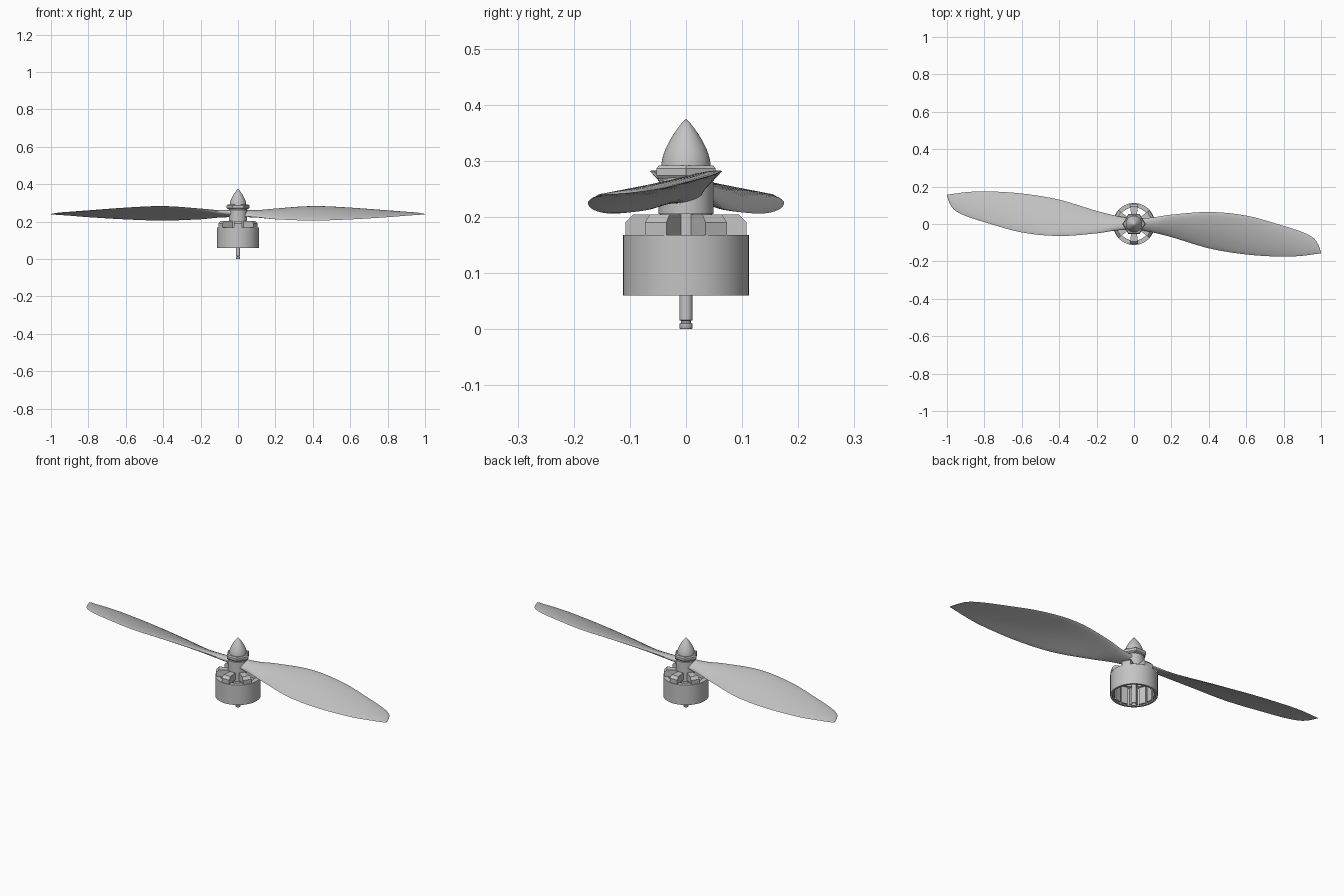
import bpy, bmesh
from math import sin, cos, pi, radians
from mathutils import Vector, Matrix

cube = bpy.data.objects.get("Cube")
if cube:
    bpy.data.objects.remove(cube, do_unlink=True)

grey = bpy.data.materials.new("plain grey")
grey.use_nodes = True
grey.diffuse_color = (0.55, 0.55, 0.55, 1)
grey.node_tree.nodes["Principled BSDF"].inputs["Base Color"].default_value = grey.diffuse_color


def finish(name, bm, angle=35):
    bmesh.ops.remove_doubles(bm, verts=bm.verts, dist=1e-5)
    bmesh.ops.recalc_face_normals(bm, faces=bm.faces)
    mesh = bpy.data.meshes.new(name)
    bm.to_mesh(mesh)
    bm.free()
    mesh.materials.append(grey)
    obj = bpy.data.objects.new(name, mesh)
    bpy.context.collection.objects.link(obj)
    bpy.ops.object.select_all(action="DESELECT")
    obj.select_set(True)
    bpy.context.view_layer.objects.active = obj
    bpy.ops.object.shade_smooth_by_angle(angle=radians(angle))
    return obj


def lathe(name, profile, sides=48, closed=False):
    """Spin an (r, z) profile around the vertical axis."""
    bm = bmesh.new()
    verts = [bm.verts.new((r, 0, z)) for r, z in profile]
    pairs = list(zip(verts, verts[1:]))
    if closed:
        pairs.append((verts[-1], verts[0]))
    edges = [bm.edges.new(p) for p in pairs]
    bmesh.ops.spin(bm, geom=verts + edges, cent=(0, 0, 0), axis=(0, 0, 1),
                   angle=2 * pi, steps=sides)
    return finish(name, bm)


def radial_blocks(name, profile, inner_half, outer_half, count, start):
    """Repeat a side profile (r, z), given a tapering width, around the axis."""
    bm = bmesh.new()
    radii = [r for r, z in profile]
    low, span = min(radii), max(radii) - min(radii)
    for i in range(count):
        turn = Matrix.Rotation(start + 2 * pi * i / count, 4, "Z")
        sides = []
        for s in (-1, 1):
            sides.append([bm.verts.new(turn @ Vector(
                (r, s * (inner_half + (outer_half - inner_half) * (r - low) / span), z)))
                for r, z in profile])
        a, b = sides
        bm.faces.new(a)
        bm.faces.new(b[::-1])
        for k in range(len(a)):
            n = (k + 1) % len(a)
            bm.faces.new((a[k], b[k], b[n], a[n]))
    return finish(name, bm, 20)


# Motor: open bell, magnets, spoked crown and shaft
lathe("motor_bell", [(.112, .06), (.112, .168), (.088, .168), (.088, .158),
                     (.102, .155), (.102, .06)], 64, True)
radial_blocks("magnets", [(.094, .066), (.103, .066), (.103, .155), (.094, .155)],
              .017, .019, 14, 0)
radial_blocks("crown_spokes", [(.03, .165), (.108, .165), (.108, .19), (.094, .204), (.03, .204)],
              .013, .022, 6, pi / 6)
lathe("motor_hub", [(0, .155), (.046, .155), (.046, .207), (0, .207)])
lathe("shaft", [(0, 0), (.01, 0), (.012, .003), (.012, .01), (.009, .011), (.009, .015),
                (.012, .016), (.012, .16), (0, .16)], 24)

# Propeller hub, nut and nose
lathe("propeller_hub", [(0, .205), (.049, .205), (.049, .262), (.044, .268), (0, .268)])
lathe("nut_washer", [(0, .264), (.05, .264), (.05, .27), (0, .27)])
lathe("hex_nut", [(0, .268), (.056, .268), (.061, .274), (.061, .286), (.056, .292), (0, .292)], 6)
nose = [(.044 * cos(t * pi / 20) ** .85, .29 + .085 * (t / 10) ** 1.12) for t in range(10)]
lathe("nose_cone", [(0, .29)] + nose + [(0, .375)])

# Blade stations: x, leading y, leading z, trailing y, trailing z, thickness
stations = [
    (.02, .03, .25, -.03, .23, .034), (.1, .035, .255, -.045, .224, .026),
    (.2, .05, .268, -.07, .213, .018), (.4, .064, .282, -.13, .206, .014),
    (.6, .045, .274, -.163, .212, .011), (.8, -.01, .259, -.175, .224, .008),
    (.9, -.043, .251, -.17, .232, .006), (.96, -.075, .246, -.162, .236, .005),
    (.985, -.11, .242, -.159, .238, .004), (1, -.152, .24, -.157, .239, .002)]


def smooth_stations(rows, steps):
    """Catmull-Rom through the rows, with slopes measured along x."""
    rows = [Vector(r) for r in rows]
    last = len(rows) - 1
    slopes = []
    for i in range(last + 1):
        a, b = rows[max(i - 1, 0)], rows[min(i + 1, last)]
        slopes.append((b - a) / (b[0] - a[0]))
    out = []
    for i in range(last):
        p, q = rows[i], rows[i + 1]
        h = q[0] - p[0]
        for k in range(steps):
            t = k / steps
            out.append(p * (1 + 2 * t) * (1 - t) ** 2 + slopes[i] * h * t * (1 - t) ** 2
                       + q * t * t * (3 - 2 * t) + slopes[i + 1] * h * t * t * (t - 1))
    return out + [rows[-1]]


def section(row, n=10):
    """Cambered aerofoil loop between the leading and trailing edges."""
    x, ly, lz, ty, tz, thick = row
    lead, trail = Vector((x, ly, lz)), Vector((x, ty, tz))
    chord = trail - lead
    up = Vector((0, -chord.z, chord.y)).normalized()
    if up.z < 0:
        up = -up
    loop = []
    for i in range(2 * n):
        a = pi * i / n
        t = (1 - cos(a)) / 2
        camber = .16 * chord.length * t * (1 - t)
        loop.append(lead + chord * t + up * (camber + thick / 2 * sin(a) * (1.2 - .4 * t)))
    return loop


for name, angle in (("left_blade", 0), ("right_blade", pi)):
    bm = bmesh.new()
    turn = Matrix.Rotation(angle, 4, "Z")
    loops = [[bm.verts.new(turn @ p) for p in section(row)]
             for row in smooth_stations(stations, 5)]
    for a, b in zip(loops, loops[1:]):
        for k in range(len(a)):
            n = (k + 1) % len(a)
            bm.faces.new((a[k], a[n], b[n], b[k]))
    bm.faces.new(loops[0])
    bm.faces.new(loops[-1])
    finish(name, bm, 50)
